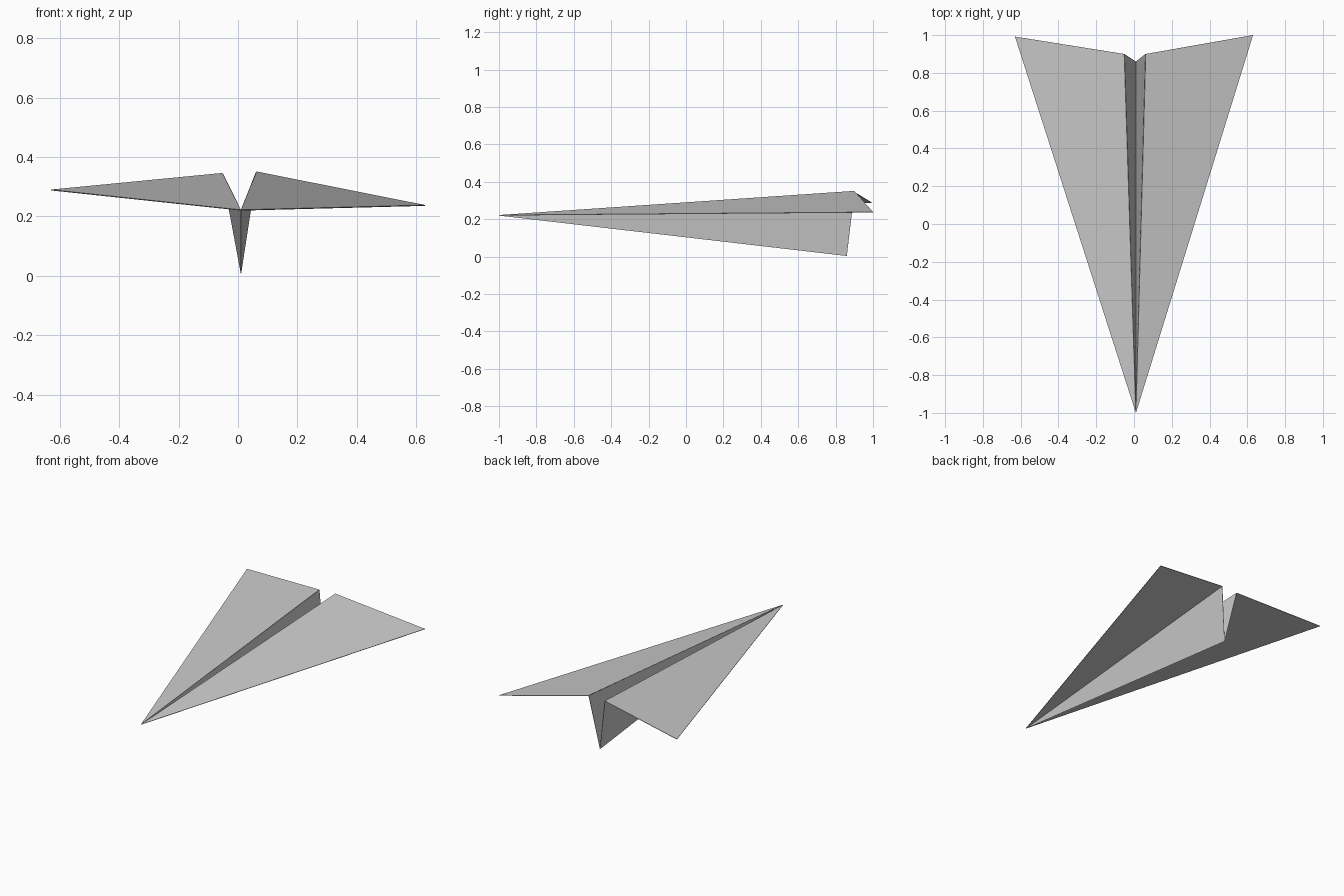
import bpy

if "Cube" in bpy.data.objects:
    bpy.data.objects.remove(bpy.data.objects["Cube"])

# key points of the folded sheet
nose = (0.01, -1.0, 0.221)
keel = (0.01, 0.86, 0.005)
sides = {
    "left": ((-0.052, 0.90, 0.345), (-0.63, 0.992, 0.289)),
    "right": ((0.062, 0.90, 0.350), (0.63, 1.0, 0.237)),
}


def paper(name, points, faces):
    """Thin flat-faced folded paper panel."""
    mesh = bpy.data.meshes.new(name)
    mesh.from_pydata(points, [], faces)
    obj = bpy.data.objects.new(name, mesh)
    bpy.context.collection.objects.link(obj)
    mod = obj.modifiers.new("paper_thickness", 'SOLIDIFY')
    mod.thickness = 0.003
    mod.offset = 0
    return obj


# wings, one flat triangle per side
for side, (fold, tip) in sides.items():
    order = (0, 1, 2) if side == "left" else (0, 2, 1)
    paper(side + "_wing", [nose, fold, tip], [order[::-1]])

# V-shaped keel joining both wing folds
paper("keel", [nose, keel, sides["left"][0], sides["right"][0]],
      [(0, 1, 2), (0, 3, 1)])
